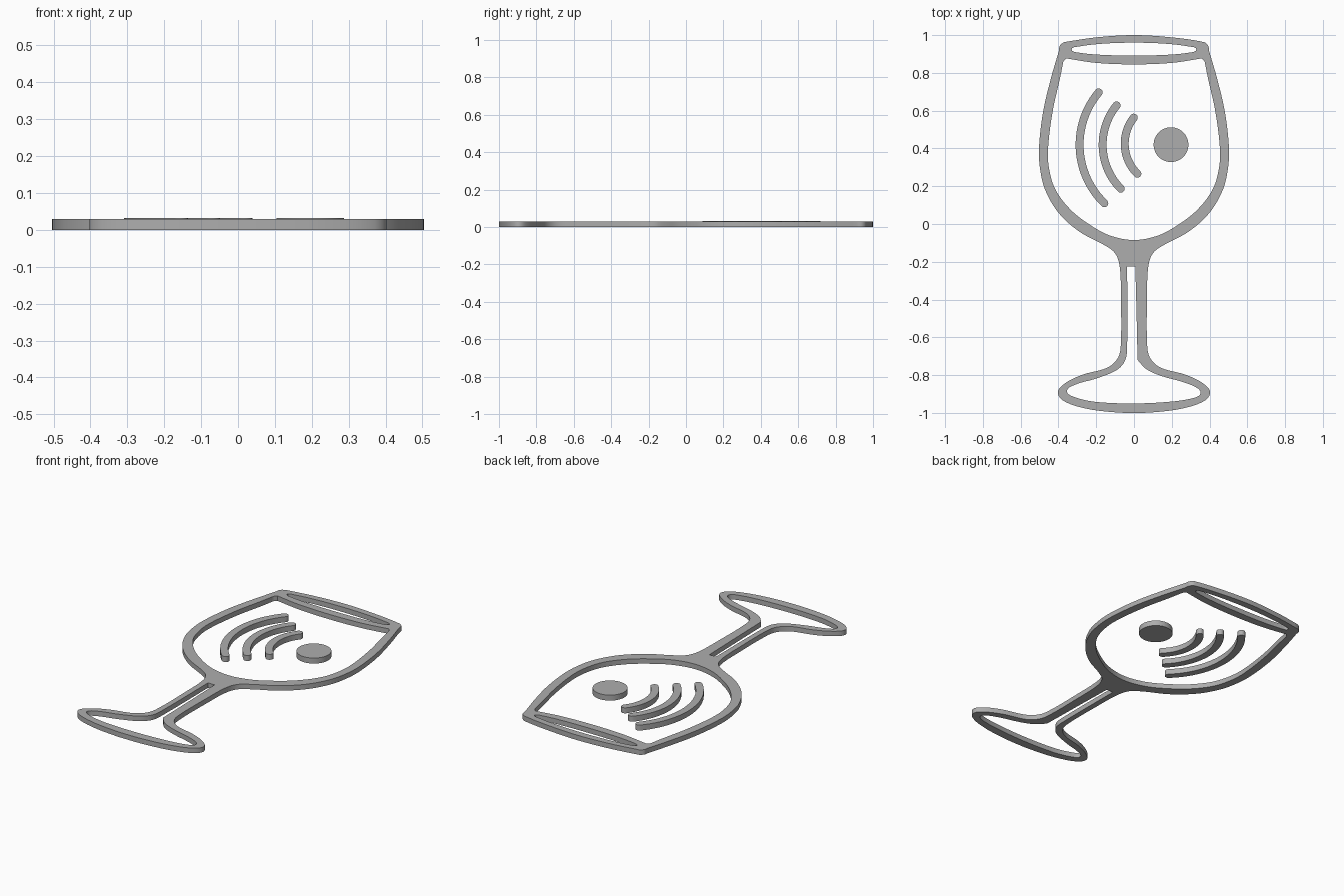
import bpy, bmesh, math
from mathutils import Vector

cube = bpy.data.objects.get("Cube")
if cube:
    bpy.data.objects.remove(cube, do_unlink=True)

grey = bpy.data.materials.new("plain grey")
grey.use_nodes = True
grey.diffuse_color = (0.42, 0.42, 0.42, 1)
grey.node_tree.nodes["Principled BSDF"].inputs["Base Color"].default_value = (0.42, 0.42, 0.42, 1)


def smooth(points, closed=False, steps=6):
    """Smooth path through the points; an open path leaves out its last point."""
    p = [Vector(q) for q in points]
    n = len(p)
    get = (lambda i: p[i % n]) if closed else (lambda i: p[max(0, min(n - 1, i))])
    out = []
    for i in range(n if closed else n - 1):
        a, b, c, d = (get(i + k) for k in (-1, 0, 1, 2))
        length = (c - b).length
        m1 = (c - a).normalized() * length
        m2 = (d - b).normalized() * length
        for s in range(steps):
            t = s / steps
            out.append(b * (2*t**3 - 3*t**2 + 1) + m1 * (t**3 - 2*t**2 + t)
                       + c * (3*t**2 - 2*t**3) + m2 * (t**3 - t**2))
    return out


def mirrored(half):
    """Continue a right-hand path, ending on the centre line, up the left."""
    return half + [(-x, y) for x, y in reversed(half[:-1])]


def plate(name, loops, height):
    """Flat plate from an outline and its holes."""
    curve = bpy.data.curves.new(name, "CURVE")
    curve.dimensions = "2D"
    curve.fill_mode = "BOTH"
    curve.extrude = height / 2
    for loop in loops:
        spline = curve.splines.new("POLY")
        spline.points.add(len(loop) - 1)
        for point, co in zip(spline.points, loop):
            point.co = (co[0], co[1], 0, 1)
        spline.use_cyclic_u = True
    temp = bpy.data.objects.new(name + " outline", curve)
    bpy.context.collection.objects.link(temp)
    graph = bpy.context.evaluated_depsgraph_get()
    mesh = bpy.data.meshes.new_from_object(temp.evaluated_get(graph))
    bpy.data.objects.remove(temp, do_unlink=True)

    bm = bmesh.new()
    bm.from_mesh(mesh)
    bmesh.ops.remove_doubles(bm, verts=bm.verts, dist=0.0001)
    bmesh.ops.translate(bm, verts=bm.verts, vec=(0, 0, height / 2))
    bmesh.ops.recalc_face_normals(bm, faces=bm.faces)
    bm.to_mesh(mesh)
    bm.free()
    mesh.materials.clear()
    mesh.materials.append(grey)
    obj = bpy.data.objects.new(name, mesh)
    bpy.context.collection.objects.link(obj)
    bpy.ops.object.select_all(action="DESELECT")
    obj.select_set(True)
    bpy.context.view_layer.objects.active = obj
    bpy.ops.object.shade_smooth_by_angle(angle=math.radians(30))
    return obj


def arc_stroke(top, middle, bottom, half_width=0.021):
    """Round-ended stroke along the circle through three points."""
    (ax, ay), (bx, by), (cx, cy) = top, middle, bottom
    d = 2 * (ax * (by - cy) + bx * (cy - ay) + cx * (ay - by))
    a2, b2, c2 = ax*ax + ay*ay, bx*bx + by*by, cx*cx + cy*cy
    centre = Vector(((a2 * (by - cy) + b2 * (cy - ay) + c2 * (ay - by)) / d,
                     (a2 * (cx - bx) + b2 * (ax - cx) + c2 * (bx - ax)) / d))
    radius = (Vector(top) - centre).length
    polar = lambda a: Vector((math.cos(a), math.sin(a)))
    start = math.atan2(ay - centre.y, ax - centre.x) % math.tau
    end = math.atan2(cy - centre.y, cx - centre.x) % math.tau
    n, cap = 24, 8
    angles = [start + (end - start) * i / n for i in range(n + 1)]
    loop = [centre + polar(a) * (radius + half_width) for a in angles]
    loop += [centre + polar(end) * radius + polar(end + math.pi * i / cap) * half_width
             for i in range(1, cap)]
    loop += [centre + polar(a) * (radius - half_width) for a in reversed(angles)]
    loop += [centre + polar(start) * radius + polar(start + math.pi + math.pi * i / cap) * half_width
             for i in range(1, cap)]
    return loop


# Outer silhouette: rim, then bowl, stem and foot
outer = smooth([(-.37, .963), (-.2, .988), (0, 1), (.2, .988), (.37, .963), (.392, .945), (.398, .915)])
outer += smooth(mirrored([
    (.398, .915), (.44, .77), (.482, .59), (.503, .4), (.497, .29), (.47, .18),
    (.4, .06), (.29, -.04), (.16, -.11), (.1, -.155), (.075, -.23), (.069, -.4),
    (.069, -.62), (.083, -.705), (.14, -.76), (.27, -.797), (.36, -.84),
    (.403, -.89), (.37, -.938), (.25, -.978), (.1, -.997), (0, -1)]))
outer += smooth([(-.398, .915), (-.392, .945), (-.37, .963)])

# Lens-shaped opening in the rim
rim_hole = smooth([(-.33, .924), (-.29, .94), (-.16, .955), (0, .96), (.16, .955), (.29, .94),
                   (.33, .924), (.29, .907), (.16, .895), (0, .892), (-.16, .895), (-.29, .907)], True)

# Bowl opening
bowl_hole = smooth([(-.36, .877), (-.2, .853), (0, .845), (.2, .853), (.36, .877)])
bowl_hole += smooth([(.36, .877), (.374, .86)])
bowl_hole += smooth(mirrored([
    (.374, .86), (.392, .77), (.43, .6), (.455, .4), (.449, .29), (.415, .18),
    (.335, .075), (.24, 0), (.13, -.06), (0, -.085)]))
bowl_hole += smooth([(-.374, .86), (-.36, .877)])

# Narrow slot in the stem opening out into the foot
foot_hole = smooth([(-.036, -.225), (.007, -.225)])
foot_hole += smooth([(.007, -.225), (.013, -.45), (.019, -.72)])
foot_hole += smooth([
    (.019, -.72), (.065, -.768), (.14, -.803), (.27, -.84), (.34, -.872), (.352, -.898),
    (.32, -.92), (.2, -.94), (0, -.95), (-.2, -.942), (-.31, -.918), (-.355, -.885),
    (-.31, -.85), (-.2, -.818), (-.09, -.772), (-.046, -.72), (-.036, -.64), (-.036, -.225)])

plate("glass_outline", [outer, rim_hole, bowl_hole, foot_hole], 0.029)

# Three curved bars inside the bowl
bars = {
    "outer_bar": ((-.187, .697), (-.288, .42), (-.157, .11)),
    "middle_bar": ((-.092, .628), (-.166, .42), (-.07, .187)),
    "inner_bar": ((-.001, .563), (-.049, .42), (.018, .266)),
}
for name, points in bars.items():
    plate(name, [arc_stroke(*points)], 0.032)

# Round disc inside the bowl
disc = [(.196 + .092 * math.cos(math.tau * i / 48), .42 + .092 * math.sin(math.tau * i / 48))
        for i in range(48)]
plate("disc", [disc], 0.032)
